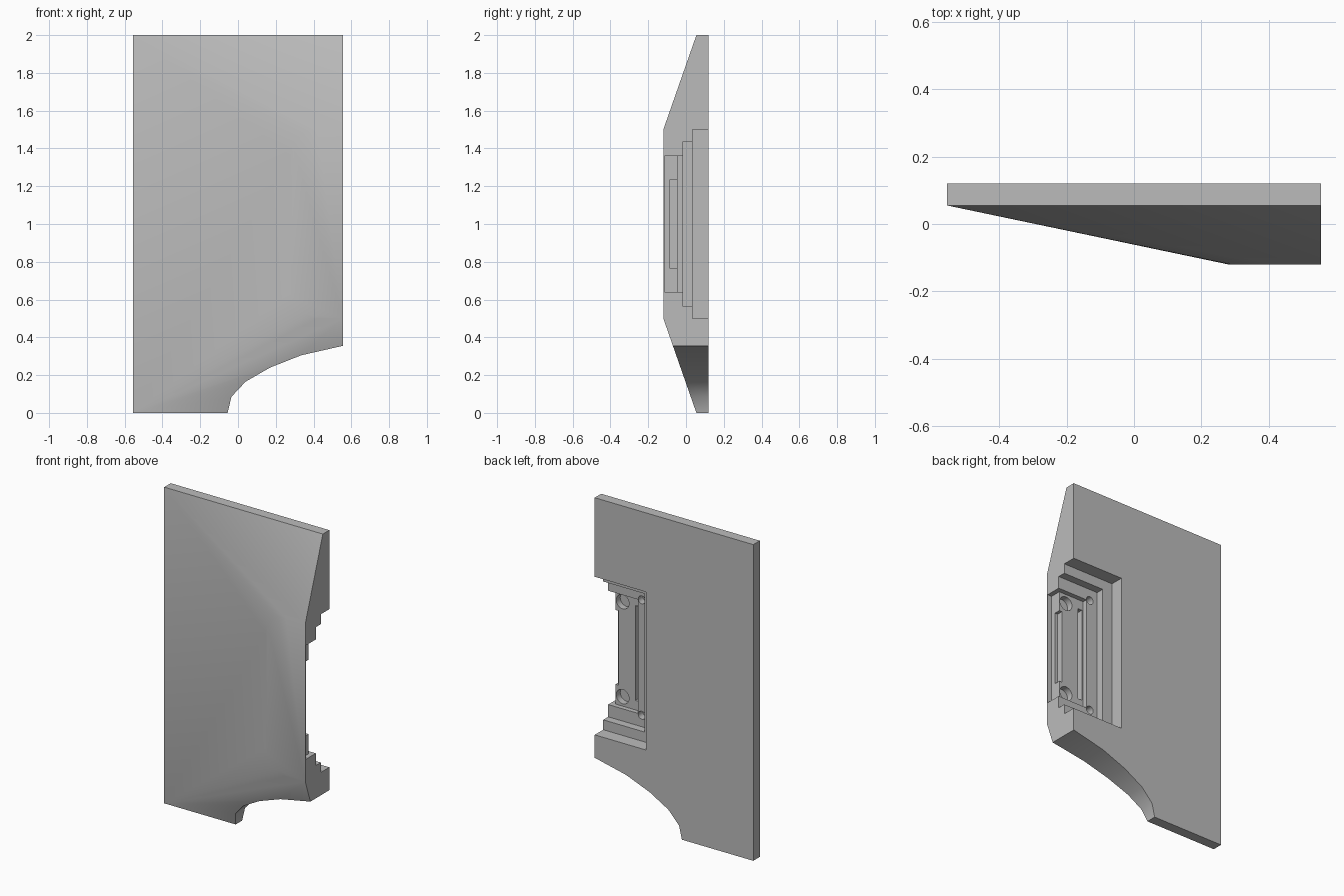
import bpy, bmesh, math
from mathutils import Matrix

old = bpy.data.objects.get("Cube")
if old:
    bpy.data.objects.remove(old)

HALF, BACK, RIM, FRONT = 0.555, 0.12, 0.055, -0.12

grey = bpy.data.materials.new("plain grey")
grey.use_nodes = True
colour = (0.5, 0.5, 0.5, 1)
grey.diffuse_color = colour
grey.node_tree.nodes["Principled BSDF"].inputs["Base Color"].default_value = colour


def make_object(name, bm):
    bmesh.ops.recalc_face_normals(bm, faces=bm.faces)
    mesh = bpy.data.meshes.new(name)
    bm.to_mesh(mesh)
    bm.free()
    mesh.materials.append(grey)
    ob = bpy.data.objects.new(name, mesh)
    bpy.context.collection.objects.link(ob)
    return ob


# Panel body: hull of the back sheet and a raised, round-cornered plateau
bm = bmesh.new()
for x in (-HALF, HALF):
    for z in (0, 2):
        bm.verts.new((x, BACK, z))
        bm.verts.new((x, RIM, z))
for side in (-1, 1):
    bm.verts.new((HALF, FRONT, 1 + side * 0.5))
    for i in range(9):
        a = math.pi / 2 * i / 8
        bm.verts.new((0.42 - 0.14 * math.sin(a), FRONT,
                      1 + side * (0.36 + 0.14 * math.cos(a))))
bmesh.ops.convex_hull(bm, input=bm.verts)
bmesh.ops.dissolve_limit(bm, angle_limit=0.002, verts=bm.verts, edges=bm.edges)
panel = make_object("armour_panel", bm)


def cut(bm, name):
    cutter = make_object(name, bm)
    mod = panel.modifiers.new(name, "BOOLEAN")
    mod.operation, mod.solver, mod.object = "DIFFERENCE", "EXACT", cutter
    bpy.context.view_layer.objects.active = panel
    bpy.ops.object.modifier_apply(modifier=name)
    bpy.data.objects.remove(cutter)


def cut_box(name, x0, x1, floor, half_height):
    bm = bmesh.new()
    size = (x1 - x0, 0.2 - floor, 2 * half_height)
    centre = ((x0 + x1) / 2, (0.2 + floor) / 2, 1)
    bmesh.ops.create_cube(bm, size=1, matrix=Matrix.Translation(centre) @ Matrix.Diagonal((*size, 1)))
    cut(bm, name)


def cut_hole(name, x, z, radius, floor):
    bm = bmesh.new()
    place = Matrix.Translation((x, (0.2 + floor) / 2, z)) @ Matrix.Rotation(math.pi / 2, 4, "X")
    bmesh.ops.create_cone(bm, cap_ends=True, segments=24, radius1=radius,
                          radius2=radius, depth=0.2 - floor, matrix=place)
    cut(bm, name)


# Curved cutout at the lower corner
bm = bmesh.new()
curve = [(-0.055, 0), (-0.035, 0.085), (0.04, 0.165), (0.17, 0.24),
         (0.335, 0.305), (HALF, 0.355), (0.8, 0.4), (0.8, -0.2), (-0.055, -0.2)]
face = bm.faces.new([bm.verts.new((x, -0.3, z)) for x, z in curve])
new = bmesh.ops.extrude_face_region(bm, geom=[face])["geom"]
bmesh.ops.translate(bm, vec=(0, 0.6, 0), verts=[v for v in new if isinstance(v, bmesh.types.BMVert)])
cut(bm, "corner_cutout")

# Stepped recess in the back, open to the side
cut_box("outer_step", 0.195, 0.7, 0.035, 0.5)
cut_box("middle_step", 0.265, 0.7, -0.015, 0.4375)
cut_box("inner_step", 0.345, 0.7, -0.045, 0.36)
cut_box("edge_lip", 0.525, 0.7, -0.115, 0.36)
cut_box("edge_slot", 0.505, 0.6, -0.085, 0.235)
cut_box("floor_slot", 0.355, 0.385, -0.085, 0.3)

# Screw holes, mirrored top and bottom
for side in (-1, 1):
    cut_hole("large_hole", 0.475, 1 + side * 0.3, 0.045, -0.085)
    cut_hole("small_hole", 0.32, 1 + side * 0.365, 0.025, -0.06)

bpy.ops.object.select_all(action="DESELECT")
panel.select_set(True)
bpy.context.view_layer.objects.active = panel
bpy.ops.object.shade_smooth_by_angle(angle=math.radians(30))
